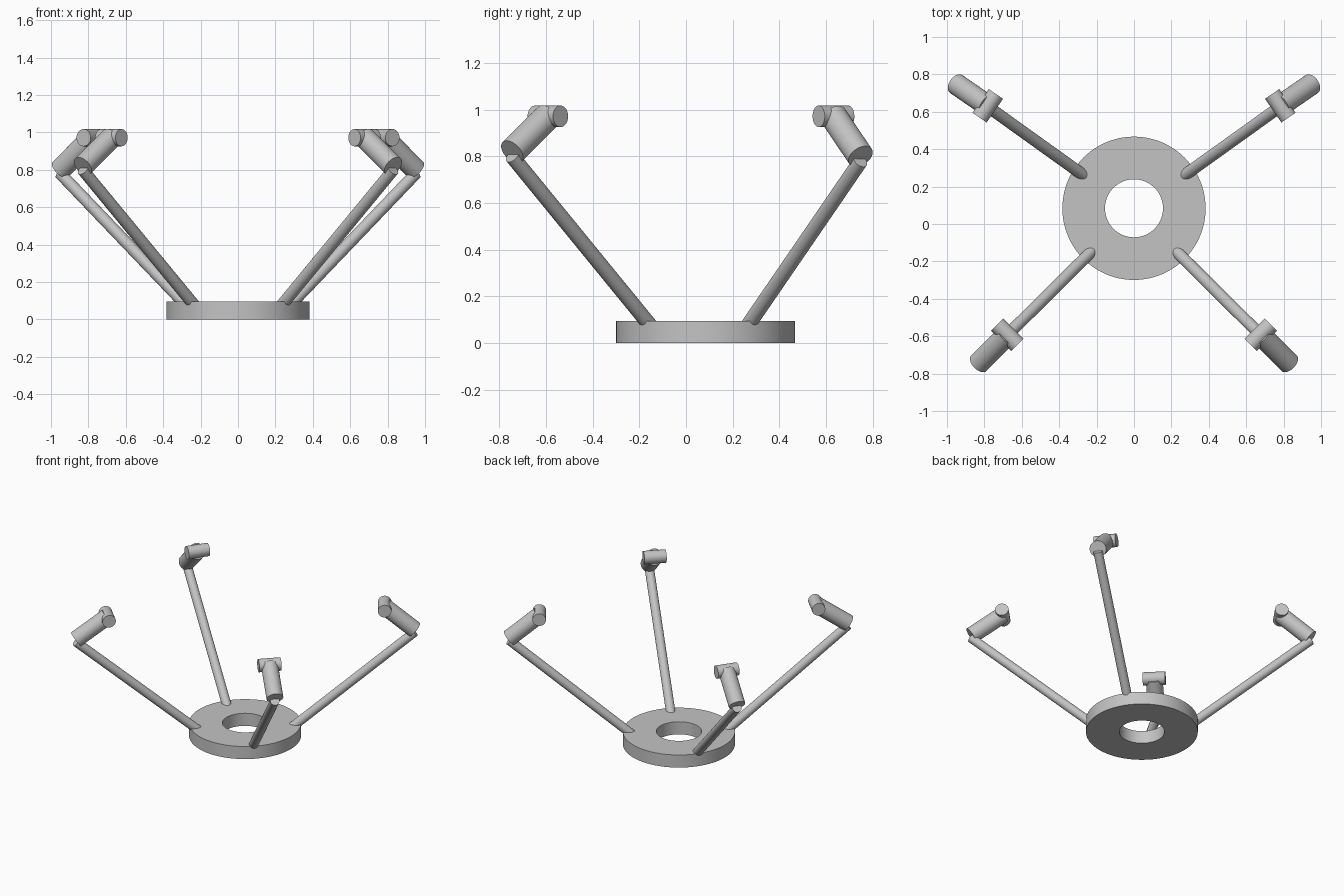
import bpy
import bmesh
import math
from mathutils import Vector

cube = bpy.data.objects.get("Cube")
if cube:
    bpy.data.objects.remove(cube)

# Single grey finish
grey = bpy.data.materials.new("plain grey")
grey.use_nodes = True
color = (0.55, 0.55, 0.55, 1)
grey.diffuse_color = color
grey.node_tree.nodes["Principled BSDF"].inputs["Base Color"].default_value = color


def finish(obj):
    obj.data.materials.append(grey)
    bpy.ops.object.select_all(action='DESELECT')
    obj.select_set(True)
    bpy.context.view_layer.objects.active = obj
    bpy.ops.object.shade_smooth_by_angle(angle=math.radians(35))


def cylinder(name, start, end, radius):
    """Flat-ended cylinder between two points."""
    start, end = Vector(start), Vector(end)
    axis = end - start
    bpy.ops.mesh.primitive_cylinder_add(
        vertices=48, radius=radius, depth=axis.length, location=(start + end) / 2,
        rotation=axis.to_track_quat('Z', 'Y').to_euler())
    obj = bpy.context.object
    obj.name = name
    finish(obj)


def ring(name, center, outer, inner, height, segments=96):
    """Flat washer made by spinning a rectangular section."""
    bm = bmesh.new()
    section = [(inner, 0), (outer, 0), (outer, height), (inner, height)]
    loops = []
    for i in range(segments):
        a = math.tau * i / segments
        loops.append([bm.verts.new((r * math.cos(a), r * math.sin(a), z))
                      for r, z in section])
    for i, cur in enumerate(loops):
        nxt = loops[(i + 1) % segments]
        for j in range(4):
            k = (j + 1) % 4
            bm.faces.new((cur[j], nxt[j], nxt[k], cur[k]))
    bmesh.ops.recalc_face_normals(bm, faces=bm.faces)
    mesh = bpy.data.meshes.new(name)
    bm.to_mesh(mesh)
    bm.free()
    obj = bpy.data.objects.new(name, mesh)
    bpy.context.collection.objects.link(obj)
    obj.location = center
    finish(obj)


# Base ring
ring("base_ring", (0, 0.084, 0), 0.383, 0.155, 0.095)

# Arms on the left side: foot on ring, elbow, hinge bar centre
arms = {
    "front": ((0.245, -0.165, 0.09), (0.83, -0.745, 0.82), (0.677, -0.592, 0.972)),
    "back": ((0.29, 0.275, 0.09), (0.95, 0.748, 0.80), (0.782, 0.632, 0.972)),
}

for end_name, points in arms.items():
    for side, sx in (("left", 1), ("right", -1)):
        foot, elbow, hinge = (Vector((sx * x, y, z)) for x, y, z in points)
        label = f"{end_name}_{side}"

        # Long rod, sunk a little into the ring
        top = elbow - Vector((0, 0, 0.02))
        along = (top - foot).normalized()
        cylinder(label + "_rod", foot - along * 0.04, top, 0.032)

        # Thick upper sleeve leaning back in
        cylinder(label + "_sleeve", hinge, elbow, 0.058)

        # Cross bar at the tip, square to the arm
        flat = elbow - hinge
        across = Vector((-flat.y, flat.x, 0)).normalized() * 0.077
        cylinder(label + "_cross_bar", hinge - across, hinge + across, 0.046)
